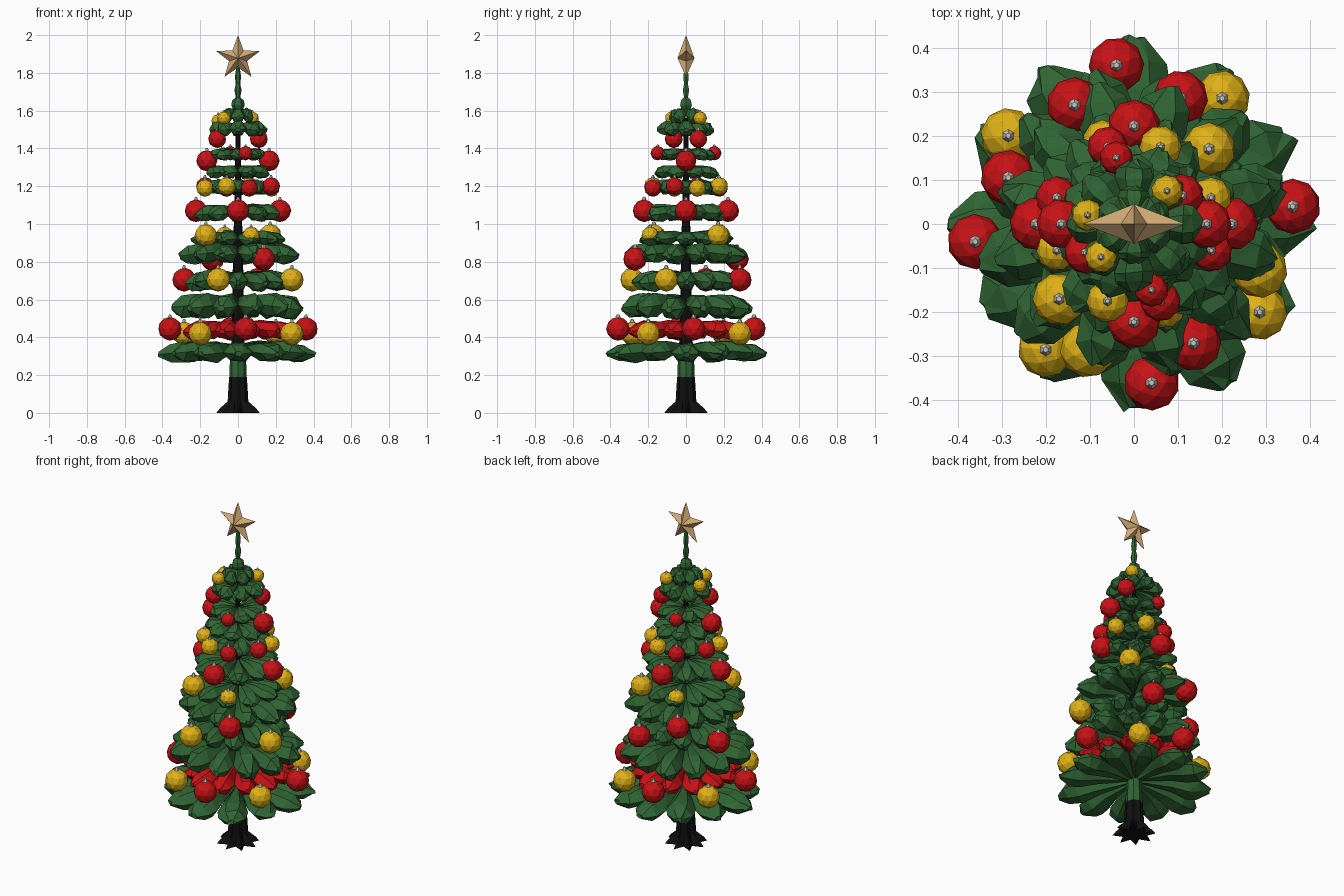
import bpy, bmesh, math, random
from mathutils import Vector, Matrix

random.seed(4)
cube = bpy.data.objects.get("Cube")
if cube:
    bpy.data.objects.remove(cube, do_unlink=True)


def material(name, rgb):
    m = bpy.data.materials.new(name)
    m.use_nodes = True
    m.diffuse_color = (*rgb, 1)
    bsdf = m.node_tree.nodes["Principled BSDF"]
    bsdf.inputs["Base Color"].default_value = (*rgb, 1)
    bsdf.inputs["Roughness"].default_value = 0.8
    return m


GREEN = material("needle green", (0.03, 0.13, 0.034))
RED = material("bauble red", (0.58, 0.006, 0.008))
GOLD = material("bauble gold", (0.74, 0.44, 0.008))
BLACK = material("bark black", (0.005, 0.005, 0.005))
TAN = material("star tan", (0.64, 0.40, 0.18))
WHITE = material("hook white", (0.6, 0.58, 0.52))


def finish(name, bm, *mats):
    bmesh.ops.recalc_face_normals(bm, faces=bm.faces)
    mesh = bpy.data.meshes.new(name)
    bm.to_mesh(mesh)
    bm.free()
    for m in mats:
        mesh.materials.append(m)
    ob = bpy.data.objects.new(name, mesh)
    bpy.context.collection.objects.link(ob)
    return ob


def loft(bm, rings):
    """Skin a list of equal point rings and cap both ends."""
    loops = [[bm.verts.new(p) for p in ring] for ring in rings]
    n = len(loops[0])
    for a, b in zip(loops, loops[1:]):
        for i in range(n):
            j = (i + 1) % n
            bm.faces.new((a[i], a[j], b[j], b[i]))
    bm.faces.new(loops[0])
    bm.faces.new(loops[-1])


def ring(z, r, n=8, r2=None):
    """Horizontal ring, star shaped when a second radius is given."""
    out = []
    for i in range(n):
        a = math.tau * i / n
        q = r2 if r2 and i % 2 else r
        out.append((q * math.cos(a), q * math.sin(a), z))
    return out


# Branch tiers: a wheel of lens-shaped boughs that widen outward
BOUGH = [(0.04, 0.9, 0.35, 0.3), (0.5, 0.95, 0.75, 0.2), (0.72, 0.95, 1.0, 0.0),
         (0.87, 0.72, 0.85, -0.1), (1.0, 0.2, 0.25, -0.2)]
HEX = [(1, 0), (0.45, 1), (-0.45, 0.9), (-1, 0), (-0.5, -0.9), (0.5, -1)]


def tier(name, z, radius, half, count, turn, mat):
    bm = bmesh.new()
    for k in range(count):
        angle = math.tau * (k + turn) / count
        spin = Matrix.Rotation(angle, 3, 'Z')
        reach = radius * random.uniform(0.94, 1.02)
        lift = random.uniform(-0.12, 0.12) * half
        rings = []
        for t, w, h, rise in BOUGH:
            width = w * t * reach * math.tan(math.pi / count) * 1.05
            pts = []
            for u, v in HEX:
                p = Vector((t * reach * random.uniform(0.97, 1.03), u * width,
                            z + lift + half * (rise + v * h * random.uniform(0.8, 1.05))))
                pts.append(spin @ p)
            rings.append(pts)
        loft(bm, rings)
    bmesh.ops.triangulate(bm, faces=bm.faces)
    finish(name, bm, mat)


TIERS = [(0.325, 0.42, 0.055, 12, 0), (0.565, 0.36, 0.065, 12, 0.5),
         (0.70, 0.28, 0.055, 12, 0), (0.845, 0.33, 0.055, 12, 0.5),
         (0.925, 0.25, 0.04, 10, 0), (1.06, 0.235, 0.045, 10, 0.5),
         (1.195, 0.18, 0.04, 8, 0), (1.275, 0.175, 0.035, 8, 0.5),
         (1.37, 0.155, 0.032, 8, 0), (1.505, 0.15, 0.04, 8, 0),
         (1.575, 0.09, 0.04, 6, 0.5)]
for i, spec in enumerate(TIERS):
    tier(f"branch_tier_{i + 1}", *spec, GREEN)
tier("red_garland", 0.44, 0.31, 0.05, 12, 0.5, RED)

# Trunk: flared roots, green collar and tapering core
bm = bmesh.new()
loft(bm, [ring(0, 0.115, 16, 0.06), ring(0.025, 0.095, 16, 0.05),
          ring(0.06, 0.055, 16, 0.042), ring(0.19, 0.047, 16, 0.043)])
finish("roots_and_lower_trunk", bm, BLACK)
bm = bmesh.new()
loft(bm, [ring(0.19, 0.046), ring(0.36, 0.04)])
finish("trunk_collar", bm, GREEN)
bm = bmesh.new()
loft(bm, [ring(0.34, 0.036), ring(0.75, 0.028), ring(1.1, 0.02), ring(1.56, 0.01)])
finish("inner_trunk", bm, BLACK)

# Leafy spire under the star
bm = bmesh.new()
loft(bm, [ring(z, r, 6) for z, r in
          [(1.58, 0.07), (1.61, 0.028), (1.63, 0.036), (1.655, 0.03), (1.67, 0.012),
           (1.71, 0.019), (1.74, 0.012), (1.78, 0.016), (1.84, 0.008)]])
finish("top_spire", bm, GREEN)

# Five-pointed faceted star
bm = bmesh.new()
rim = []
for i in range(10):
    a = math.pi / 2 + math.pi * i / 5
    r = 0.05 if i % 2 else 0.122
    rim.append(bm.verts.new((r * math.cos(a), 0, 1.878 + r * math.sin(a))))
for side in (-1, 1):
    tip = bm.verts.new((0, side * 0.045, 1.878))
    for i in range(10):
        bm.faces.new((rim[i], rim[(i + 1) % 10], tip))
finish("top_star", bm, TAN)


# Baubles: faceted ball with a small pale hook cap
def bauble(name, x, y, z, r, mat):
    bm = bmesh.new()
    spin = Matrix.Translation((x, y, z)) @ Matrix.Rotation(random.uniform(0, 6), 4, 'Z')
    bmesh.ops.create_icosphere(bm, subdivisions=2, radius=r, matrix=spin)
    body = set(bm.faces)
    bmesh.ops.create_cone(bm, cap_ends=True, segments=6, radius1=r * 0.25,
                          radius2=r * 0.1, depth=r * 0.35,
                          matrix=Matrix.Translation((x, y, z + r * 1.05)))
    for f in bm.faces:
        f.material_index = 0 if f in body else 1
    finish(name, bm, mat, WHITE)


def quarter_turns(x, y):
    return [(x, y), (-y, x), (-x, -y), (y, -x)]


# Sets of four, starting at the front and turning toward the left side
R, G = RED, GOLD
SETS = [(0.04, -0.36, 0.445, 0.063, (R, R, R, R)), (-0.2, -0.285, 0.42, 0.063, (G, G, G, G)),
        (-0.105, -0.285, 0.705, 0.063, (G, G, R, R)), (0, -0.222, 1.07, 0.06, (R, R, R, R)),
        (-0.06, -0.175, 1.2, 0.048, (G, R, G, R)), (0.06, -0.175, 1.19, 0.046, (R, G, R, G))]
SETS[4] = (*SETS[4][:4], (G, R, G, R))
for s, (x, y, z, r, mats) in enumerate(SETS):
    for k, ((px, py), m) in enumerate(zip(quarter_turns(x, y), mats)):
        bauble(f"bauble_ring_{s + 1}_{k + 1}", px, py, z, r, m)

# Opposite pairs
PAIRS = [(0.135, -0.27, 0.815, 0.063, R), (-0.17, -0.17, 0.94, 0.06, G),
         (0.07, -0.19, 0.94, 0.046, G), (0.165, 0, 1.335, 0.056, R),
         (0.04, -0.15, 1.375, 0.038, R), (0.11, 0.065, 1.45, 0.048, R),
         (0.075, 0.075, 1.56, 0.036, G)]
for s, (x, y, z, r, m) in enumerate(PAIRS):
    for side in (1, -1):
        bauble(f"bauble_pair_{s + 1}_{'a' if side > 0 else 'b'}", x * side, y * side, z, r, m)
bauble("bauble_upper_single", -0.105, 0.02, 1.545, 0.036, G)
